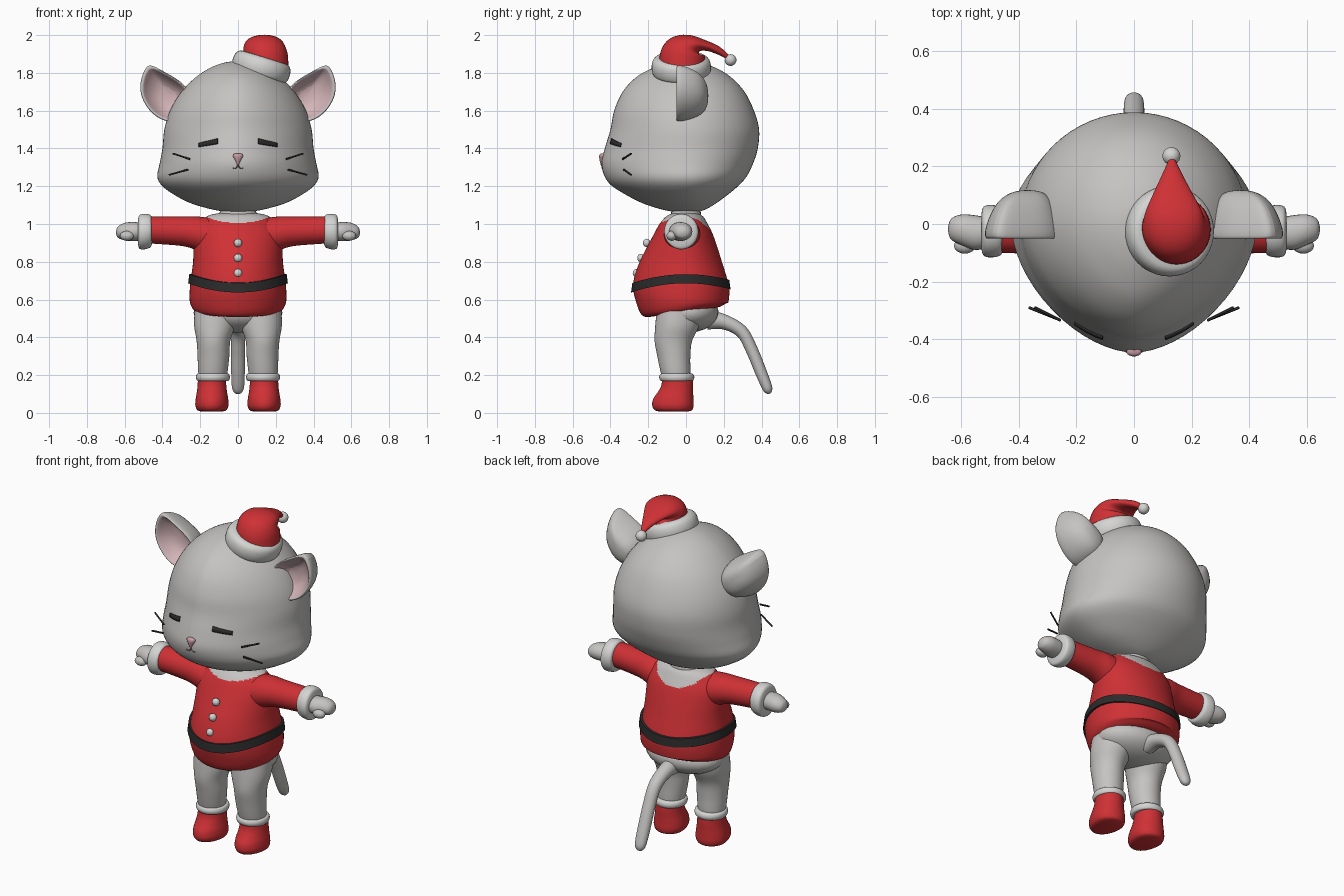
import bpy, bmesh, math
from mathutils import Vector, Matrix
from mathutils.bvhtree import BVHTree

cube = bpy.data.objects.get("Cube")
if cube:
    bpy.data.objects.remove(cube, do_unlink=True)


def material(name, r, g, b):
    m = bpy.data.materials.new(name)
    m.use_nodes = True
    m.diffuse_color = (r, g, b, 1)
    bsdf = next(n for n in m.node_tree.nodes if n.type == 'BSDF_PRINCIPLED')
    bsdf.inputs["Base Color"].default_value = (r, g, b, 1)
    bsdf.inputs["Roughness"].default_value = 0.7
    return m


FUR = material("grey fur", 0.56, 0.55, 0.54)
TRIM = material("pale trim", 0.66, 0.66, 0.65)
RED = material("red cloth", 0.62, 0.03, 0.035)
BLACK = material("black", 0.025, 0.024, 0.025)
PINK = material("ear pink", 0.66, 0.46, 0.48)
NOSE = material("nose pink", 0.58, 0.33, 0.36)
MOUTH = material("mouth brown", 0.2, 0.12, 0.13)


def finish(name, bm, mats, mirror=False):
    bmesh.ops.recalc_face_normals(bm, faces=bm.faces)
    me = bpy.data.meshes.new(name)
    bm.to_mesh(me)
    bm.free()
    for m in mats:
        me.materials.append(m)
    ob = bpy.data.objects.new(name, me)
    bpy.context.collection.objects.link(ob)
    if mirror:
        ob.modifiers.new("Mirror", 'MIRROR').use_mirror_merge = False
    return ob


def spline(rows, steps):
    """Catmull-Rom through rows of numbers."""
    out = []
    for i in range(len(rows) - 1):
        a, b, c, d = (Vector(rows[max(0, min(len(rows) - 1, i + k))]) for k in (-1, 0, 1, 2))
        for j in range(steps):
            t = j / steps
            out.append(b + 0.5 * t * (c - a + t * (2 * a - 5 * b + 4 * c - d + t * (3 * (b - c) + d - a))))
    return out + [Vector(rows[-1])]


def bridge(bm, rings):
    faces = []
    for r0, r1 in zip(rings, rings[1:]):
        for i in range(len(r0)):
            j = (i + 1) % len(r0)
            faces.append(bm.faces.new((r0[i], r0[j], r1[j], r1[i])))
    return faces + [bm.faces.new(rings[0]), bm.faces.new(rings[-1])]


def power(v, e):
    return math.copysign(abs(v) ** e, v)


def loft(name, rows, mats, mirror=False, axis='X', seg=40, steps=5, front_p=2.0, rule=None, warp=None):
    """Rows are x, y, z, half width, front depth, back depth, tilt about axis."""
    bm = bmesh.new()
    rings = []
    for x, y, z, rx, rf, rb, tilt in spline(rows, steps):
        rot = Matrix.Rotation(tilt, 3, axis)
        ring = []
        for k in range(seg):
            c, s = math.cos(math.tau * k / seg), math.sin(math.tau * k / seg)
            e = 2 / front_p if s < 0 else 1
            co = Vector((x, y, z)) + rot @ Vector((rx * power(c, e), (rb if s > 0 else rf) * power(s, e), 0))
            ring.append(bm.verts.new(warp(co) if warp else co))
        rings.append(ring)
    for f in bridge(bm, rings):
        if rule:
            f.material_index = rule(f.calc_center_median())
    return finish(name, bm, mats, mirror)


def upright(rows, x=0, y=0, tilt=0):
    return [(x, y, z, w, f, b, tilt) for z, w, f, b in rows]


def ball(name, loc, size, mat, mirror=False):
    bm = bmesh.new()
    bmesh.ops.create_uvsphere(bm, u_segments=24, v_segments=16, radius=1)
    bm.transform(Matrix.Translation(loc) @ Matrix.Diagonal((*size, 1)))
    return finish(name, bm, [mat], mirror)


# Head
head = loft("head", upright([
    (1.065, .07, .07, .07), (1.08, .15, .14, .11), (1.11, .25, .23, .16), (1.15, .33, .31, .215),
    (1.2, .4, .39, .275), (1.25, .427, .43, .32), (1.32, .415, .447, .355), (1.4, .4, .43, .38),
    (1.5, .39, .4, .387), (1.6, .36, .38, .36), (1.7, .3, .335, .31), (1.78, .22, .26, .235),
    (1.83, .14, .165, .15), (1.855, .07, .08, .07), (1.862, .01, .01, .01)]),
    [FUR], seg=64, front_p=1.75)
tree = BVHTree.FromPolygons([v.co for v in head.data.vertices], [p.vertices for p in head.data.polygons])


def on_face(x, z, lift=.003):
    return tree.ray_cast(Vector((x, -2, z)), Vector((0, 1, 0)))[0] - Vector((0, lift, 0))


# Ears: cupped shells with a pink hollow
outline = [(.49, 1.845), (.535, 1.71), (.475, 1.595), (.38, 1.53), (.27, 1.55),
           (.24, 1.66), (.28, 1.745), (.38, 1.8), (.45, 1.84)]
bm = bmesh.new()
rings = []
for k, y in [(.3, .12), (.75, .085), (1, -.01), (1.01, -.05), (.9, -.055), (.78, -.02), (.4, .03)]:
    rings.append([bm.verts.new((.36 + (x - .36) * k, y, 1.67 + (z - 1.67) * k)) for x, z in outline])
n = len(outline)
for i, f in enumerate(bridge(bm, rings)):
    f.material_index = int(4 * n <= i < 6 * n or i == 6 * n + 1)
ears = finish("ears", bm, [FUR, PINK], True)
ears.modifiers.new("Subdivision", 'SUBSURF').levels = 2
ears.modifiers["Subdivision"].render_levels = 2

# Closed eyes: thin tapered plates lying on the face
bm = bmesh.new()
cols = []
for i in range(9):
    t = i / 8
    x = .108 + .098 * t
    cols.append([bm.verts.new(on_face(x, z)) for z in (1.424 - .016 * t, 1.452 - .024 * t)])
for a, b in zip(cols, cols[1:]):
    bm.faces.new((a[0], b[0], b[1], a[1]))
eyes = finish("closed_eyes", bm, [BLACK], True)
plate = eyes.modifiers.new("Solidify", 'SOLIDIFY')
plate.thickness, plate.offset = .008, 0

# Nose
loft("nose", upright([(1.312, .004, .008, .01), (1.335, .014, .014, .02), (1.358, .026, .017, .02),
                      (1.37, .022, .013, .02), (1.374, .01, .005, .01)], y=-.443), [NOSE], seg=20)


def wire(name, pts, radius, mat):
    cu = bpy.data.curves.new(name, 'CURVE')
    cu.dimensions = '3D'
    cu.bevel_depth, cu.bevel_resolution, cu.use_fill_caps = radius, 1, True
    sp = cu.splines.new('POLY')
    sp.points.add(len(pts) - 1)
    for p, co in zip(sp.points, pts):
        p.co = (*co, 1)
    cu.materials.append(mat)
    bpy.context.collection.objects.link(bpy.data.objects.new(name, cu))


# Whiskers and mouth
for s, side in ((1, "left"), (-1, "right")):
    wire(side + "_upper_whisker", [(s * .255, -.335, 1.344), (s * .345, -.29, 1.373)], .005, BLACK)
    wire(side + "_lower_whisker", [(s * .265, -.33, 1.288), (s * .365, -.29, 1.26)], .005, BLACK)
    wire(side + "_mouth", [on_face(s * x, z, 0) for x, z in
                           ((0, 1.315), (.006, 1.3), (.016, 1.292), (.03, 1.298))], .003, MOUTH)

# Hat: tilted fluffy band, drooping cone, pompom
TILT = .3
band = [(-.05, .125), (-.045, .148), (-.01, .157), (.025, .152), (.045, .135), (.05, .11)]
loft("hat_band", [(.125 + h * math.sin(TILT), -.025, 1.835 + h * math.cos(TILT), r, r, r, TILT)
                  for h, r in band], [TRIM], axis='Y')
loft("hat_cone", [
    (.145, -.02, 1.84, .122, .122, .122, 0), (.145, -.015, 1.9, .118, .12, .115, -.1),
    (.14, 0, 1.937, .11, .095, .09, -.5), (.138, .05, 1.953, .095, .052, .045, -1.1),
    (.135, .11, 1.943, .066, .03, .028, -1.4), (.133, .17, 1.918, .036, .022, .02, -1.9),
    (.132, .22, 1.885, .012, .012, .012, -2.2)], [RED])
ball("hat_pompom", (.13, .236, 1.868), (.031, .031, .031), TRIM)


# Coat with a scooped neckline showing fur
def neckline(c):
    return int(c.z > .93 and (c.x / .168) ** 2 + (c.y / .135) ** 2 < 1)


coat_rows = upright([(.545, .12, .12, .1), (.535, .2, .185, .17), (.55, .237, .235, .215)], tilt=.14)
coat_rows += upright([
    (.59, .255, .265, .225), (.66, .255, .28, .23), (.72, .248, .273, .215), (.8, .238, .245, .19),
    (.88, .235, .205, .165), (.95, .23, .168, .14), (1.0, .205, .14, .115),
    (1.04, .165, .105, .09), (1.056, .11, .07, .06), (1.06, .04, .03, .03)])
loft("coat", coat_rows, [RED, FUR], seg=80, steps=8, rule=neckline)
ball("neck", (0, 0, 1.05), (.1, .08, .06), FUR)


# Belt, sagging toward front and back
def sag(co):
    co.z -= .045 * (co.y / .28) ** 2
    return co


loft("belt", upright([(.686, .245, .27, .215), (.686, .264, .291, .236),
                      (.734, .258, .284, .229), (.734, .24, .265, .21)]),
     [BLACK], seg=64, steps=1, warp=sag)

# Buttons
for i, (y, z) in enumerate([(-.208, .9), (-.238, .82), (-.262, .74)]):
    ball(f"button_{i + 1}", (0, y, z), (.022, .02, .022), TRIM)


# Sleeves, cuffs and hands
def sideways(rows):
    return [(x, y, z, h, d, d, math.pi / 2) for x, y, z, h, d in rows]


loft("sleeves", sideways([(.13, -.02, .93, .1, .1), (.22, -.02, .951, .089, .092),
                          (.3, -.025, .962, .078, .08), (.48, -.03, .969, .071, .07)]),
     [RED], True, 'Y')
loft("cuffs", sideways([(.456, -.025, .962, .068, .066), (.464, -.025, .962, .086, .084),
                        (.495, -.025, .96, .094, .091), (.522, -.025, .958, .088, .085),
                        (.53, -.025, .958, .06, .06)]), [TRIM], True, 'Y')
loft("hands", sideways([(.5, -.03, .96, .045, .05), (.55, -.03, .96, .05, .06),
                        (.6, -.02, .96, .046, .053), (.635, -.018, .957, .03, .036),
                        (.646, -.018, .956, .006, .007)]), [FUR], True, 'Y', seg=24)
ball("thumbs", (.588, -.075, .937), (.037, .028, .026), FUR, True)

# Hips and legs
ball("hips", (0, .005, .53), (.235, .168, .105), FUR)
loft("legs", [(.135, -.05, .17, .07, .07, .07, 0), (.133, -.055, .22, .078, .08, .078, 0),
              (.13, -.062, .3, .084, .09, .085, 0), (.13, -.066, .38, .089, .1, .098, 0),
              (.124, -.055, .46, .108, .108, .125, 0), (.12, -.04, .54, .11, .115, .13, 0)],
     [FUR], True)

# Boots and fluffy tops
loft("boots", upright([(.008, .06, .1, .06), (.016, .078, .122, .078), (.04, .088, .134, .085),
                       (.075, .086, .128, .084), (.11, .08, .104, .083), (.145, .076, .086, .083),
                       (.19, .074, .08, .08)], x=.138, y=-.045), [RED], True)
loft("boot_trims", upright([(.168, .07, .072, .07), (.171, .084, .087, .085), (.188, .09, .094, .092),
                            (.205, .085, .088, .086), (.21, .07, .074, .072)], x=.133, y=-.048),
     [TRIM], True)

# Tail
loft("tail", [(0, .1, .495, .05, .055, .055, -1.3), (0, .2, .482, .042, .04, .04, -1.8),
              (0, .295, .43, .037, .034, .034, -2.3), (0, .35, .33, .036, .032, .032, -2.7),
              (0, .395, .22, .036, .031, .031, -2.75), (0, .43, .135, .032, .027, .027, -2.7),
              (0, .441, .108, .018, .015, .015, -2.7), (0, .443, .102, .005, .004, .004, -2.7)],
     [FUR], seg=24)

# Smooth shading with crisp hard edges
bpy.ops.object.select_all(action='DESELECT')
for ob in bpy.context.scene.objects:
    if ob.type == 'MESH':
        ob.select_set(True)
bpy.context.view_layer.objects.active = head
bpy.ops.object.shade_smooth_by_angle(angle=math.radians(50))
